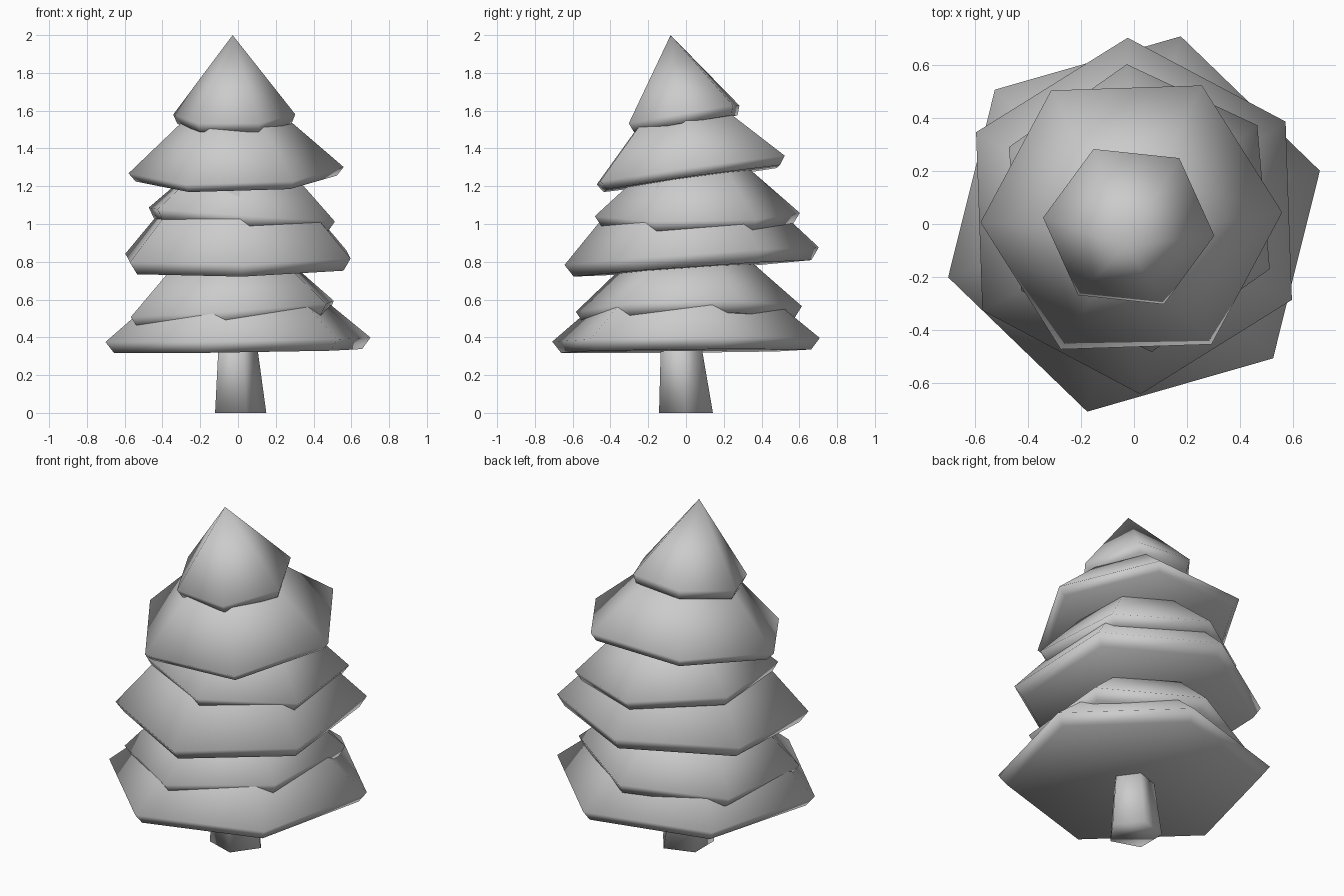
import bpy, bmesh
from math import cos, sin, radians
from mathutils import Vector

if "Cube" in bpy.data.objects:
    bpy.data.objects.remove(bpy.data.objects["Cube"])


def loft(name, rings, smooth_all=True):
    """Skin a list of vertex rings; a ring of one point becomes a tip."""
    bm = bmesh.new()
    vr = [[bm.verts.new(p) for p in ring] for ring in rings]
    for a, b in zip(vr, vr[1:]):
        n = len(a)
        for i in range(n):
            j = (i + 1) % n
            if len(b) == 1:
                bm.faces.new((a[i], a[j], b[0]))
            else:
                bm.faces.new((a[i], a[j], b[j], b[i]))
    bm.faces.new(list(reversed(vr[0])))
    if len(vr[-1]) > 1:
        bm.faces.new(vr[-1])
    for f in bm.faces:
        f.smooth = True
    if not smooth_all:
        for e in bm.edges:
            e.smooth = e.calc_face_angle(0) < radians(75)
    me = bpy.data.meshes.new(name)
    bm.to_mesh(me)
    bm.free()
    ob = bpy.data.objects.new(name, me)
    bpy.context.collection.objects.link(ob)
    return ob


def ring(r, z, sides, angle, cx=0, cy=0):
    return [Vector((cx + r * cos(radians(angle + 360 * i / sides)),
                    cy + r * sin(radians(angle + 360 * i / sides)), z))
            for i in range(sides)]


def bough(name, centre, r, angle, slope, drop, top_r, height):
    """Tilted hexagonal skirt: undercut rim, sloping sides."""
    tip = [Vector((0, 0, height))] if top_r == 0 else ring(top_r, height, 6, angle)
    ob = loft(name, [ring(r * 0.935, -drop, 6, angle), ring(r, 0, 6, angle), tip])
    up = Vector((-slope[0], -slope[1], 1))
    rot = Vector((0, 0, 1)).rotation_difference(up).to_matrix().to_4x4()
    ob.data.transform(rot)
    ob.location = centre


# Leaning five-sided trunk
loft("trunk", [ring(0.15, 0, 5, 0), ring(0.103, 0.45, 5, 0, -0.015, -0.033)], False)

# Three tiers, each a wide skirt with a smaller one on top
bough("lower_skirt", (0, 0, 0.387), 0.73, 16, (0.014, 0.01), 0.06, 0.30, 0.35)
bough("lower_crown", (-0.03, 0.015, 0.55), 0.60, 26, (0.07, 0.02), 0.06, 0.30, 0.275)
bough("middle_skirt", (0, 0.03, 0.83), 0.675, 32, (0.015, 0.07), 0.065, 0.30, 0.40)
bough("middle_crown", (0.02, 0.06, 1.05), 0.545, 35, (-0.07, 0.01), 0.055, 0.22, 0.29)
bough("top_skirt", (-0.01, 0.025, 1.285), 0.57, 2, (0.025, 0.14), 0.045, 0.22, 0.32)
bough("top_crown", (-0.02, -0.01, 1.58), 0.325, -6, (0.02, 0.17), 0.05, 0, 0.426)
